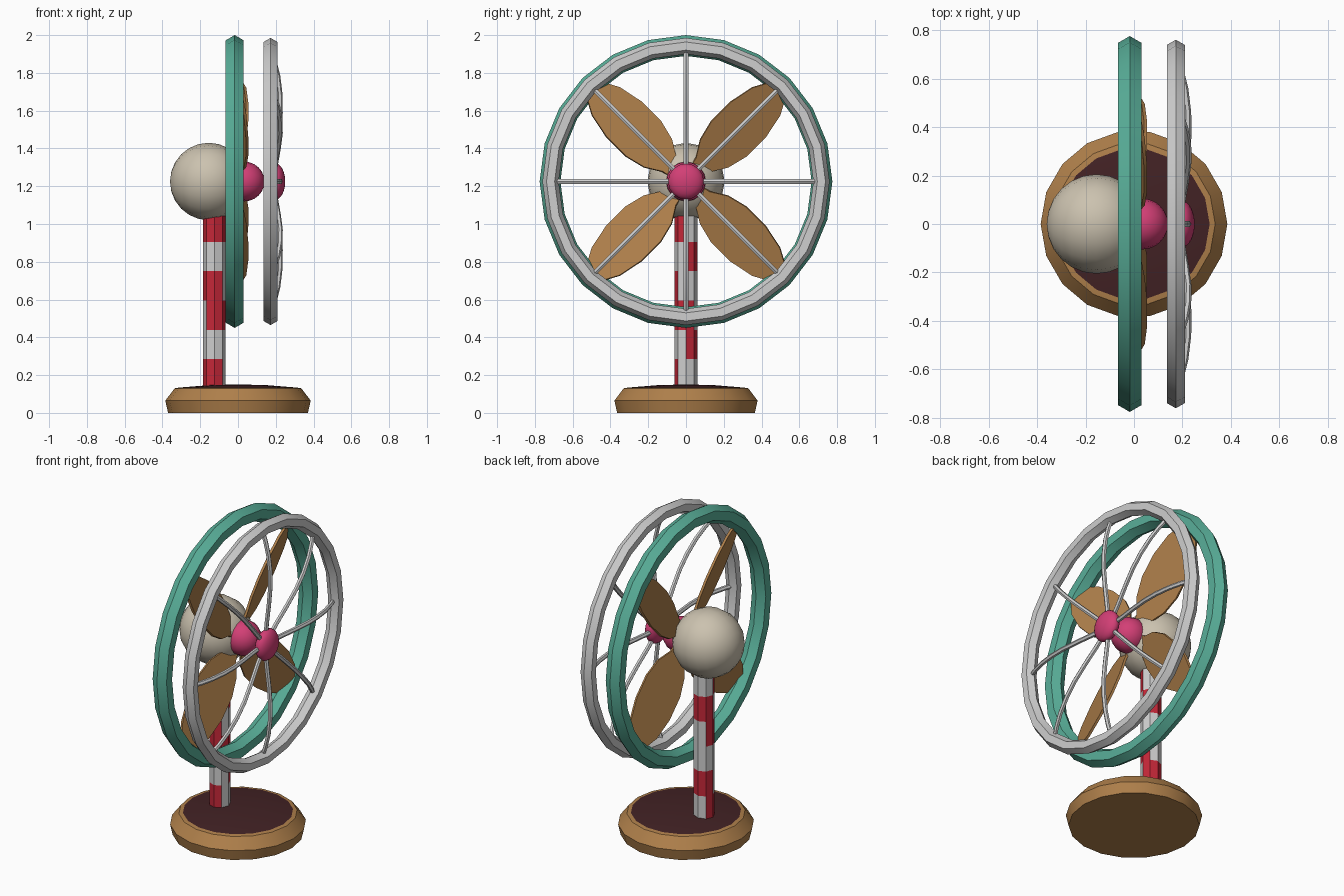
import bpy, bmesh, math
from mathutils import Matrix, Vector

if "Cube" in bpy.data.objects:
    bpy.data.objects.remove(bpy.data.objects["Cube"])

HUB_Z = 1.225


def mat(name, rgb):
    m = bpy.data.materials.new(name)
    m.diffuse_color = (*rgb, 1)
    m.use_nodes = True
    m.node_tree.nodes["Principled BSDF"].inputs["Base Color"].default_value = m.diffuse_color
    return m


TEAL = mat("teal", (0.10, 0.43, 0.32))
WOOD = mat("wood", (0.43, 0.215, 0.07))
MAROON = mat("dark_maroon", (0.055, 0.016, 0.018))
PINK = mat("pink", (0.65, 0.05, 0.18))
WHITE = mat("light_grey", (0.62, 0.62, 0.62))
BEIGE = mat("beige", (0.60, 0.54, 0.43))
RED = mat("red", (0.56, 0.02, 0.04))


def finish(name, bm, mats, smooth=30):
    bmesh.ops.recalc_face_normals(bm, faces=bm.faces[:])
    me = bpy.data.meshes.new(name)
    bm.to_mesh(me)
    bm.free()
    ob = bpy.data.objects.new(name, me)
    bpy.context.collection.objects.link(ob)
    for m in mats:
        me.materials.append(m)
    bpy.ops.object.select_all(action='DESELECT')
    ob.select_set(True)
    bpy.context.view_layer.objects.active = ob
    if smooth:
        bpy.ops.object.shade_smooth_by_angle(angle=math.radians(smooth))
    return ob


def lathe(profile, segs, closed=False):
    """Spin (radius, height) points around z; open profiles get end caps."""
    bm = bmesh.new()
    rings = [[bm.verts.new((r * math.cos(a), r * math.sin(a), h))
              for a in (2 * math.pi * i / segs for i in range(segs))]
             for r, h in profile]
    pairs = list(zip(rings, rings[1:] + rings[:1]))
    for a, b in pairs if closed else pairs[:-1]:
        for i in range(segs):
            j = (i + 1) % segs
            bm.faces.new((a[i], a[j], b[j], b[i]))
    if not closed:
        bm.faces.new(rings[0])
        bm.faces.new(rings[-1])
    return bm


def ball(name, x, scale, m, segs=16, rings=12):
    bm = bmesh.new()
    bmesh.ops.create_uvsphere(bm, u_segments=segs, v_segments=rings, radius=1)
    # Poles lie on the fan axis
    bm.transform(Matrix.Translation((x, 0, HUB_Z)) @ Matrix.Diagonal((*scale, 1))
                 @ Matrix.Rotation(math.pi / 2, 4, 'Y'))
    return finish(name, bm, [m], 60)


def ring(name, x, major, minor, m):
    hexagon = [(major + minor * math.cos(k * math.pi / 3), minor * math.sin(k * math.pi / 3))
               for k in range(6)]
    bm = lathe(hexagon, 24, closed=True)
    bm.transform(Matrix.Translation((x, 0, HUB_Z)) @ Matrix.Rotation(math.pi / 2, 4, 'Y'))
    return finish(name, bm, [m])


# Base: rounded wooden foot with a dark, slightly domed top
bm = lathe([(0.37, 0), (0.385, 0.065), (0.335, 0.13), (0.312, 0.134), (0.15, 0.147), (0.03, 0.15)], 18)
for f in bm.faces:
    c = f.calc_center_median()
    f.material_index = int(c.z > 0.135)
finish("base", bm, [WOOD, MAROON])

# Pole: eight sides, striped in staggered half bands
ROW = 0.155
bm = lathe([(0.06, 0.13 + ROW * k) for k in range(7)], 8)
starts = (3, 0, 5, 3, 0, 4)
for f in bm.faces:
    c = f.calc_center_median()
    if abs(f.normal.z) < 0.5:
        side = int((math.atan2(c.y, c.x) % (2 * math.pi)) / (math.pi / 4))
        row = min(5, int((c.z - 0.13) / ROW))
        f.material_index = int((side - starts[row]) % 8 < 4)
bm.transform(Matrix.Translation((-0.125, 0, 0)))
finish("pole", bm, [WHITE, RED])

# Motor housing and hubs
ball("motor_housing", -0.155, (0.205, 0.205, 0.205), BEIGE)
ball("blade_hub", 0.035, (0.105, 0.105, 0.105), PINK)
ball("guard_cap", 0.2, (0.05, 0.095, 0.095), PINK)

# Rear and front guard rings
ring("rear_ring", -0.0175, 0.72, 0.055, TEAL)
ring("front_ring", 0.1725, 0.717, 0.043, WHITE)

# Four pitched leaf-shaped blades
leaf = [(0.03, 0.03), (0.127, 0.053), (0.21, 0.105), (0.32, 0.133),
        (0.465, 0.133), (0.60, 0.105), (0.71, 0.045)]
for k in range(4):
    bm = bmesh.new()
    outline = [(u, v) for u, v in leaf] + [(u, -v) for u, v in reversed(leaf)]
    face = bm.faces.new([bm.verts.new((-0.007, u, v * 1.05)) for u, v in outline])
    top = bmesh.ops.extrude_face_region(bm, geom=[face])["geom"]
    bmesh.ops.translate(bm, vec=(0.014, 0, 0), verts=[g for g in top if isinstance(g, bmesh.types.BMVert)])
    bm.transform(Matrix.Translation((0, 0, HUB_Z))
                 @ Matrix.Rotation(math.pi / 4 + k * math.pi / 2, 4, 'X')
                 @ Matrix.Rotation(math.radians(20), 4, 'Y'))
    finish("blade_%d" % (k + 1), bm, [WOOD])

# Eight bowed guard spokes: a square rod swept along a shallow arc
path = [(0.03, 0.19), (0.13, 0.198), (0.25, 0.213), (0.36, 0.223),
        (0.46, 0.222), (0.56, 0.21), (0.64, 0.19), (0.69, 0.172)]
for k in range(8):
    bm = bmesh.new()
    loops = []
    for u, x in path:
        loops.append([bm.verts.new((x + 0.014 * math.cos(a), 0.014 * math.sin(a), u))
                      for a in (i * math.pi / 3 for i in range(6))])
    for a, b in zip(loops, loops[1:]):
        for i in range(6):
            j = (i + 1) % 6
            bm.faces.new((a[i], a[j], b[j], b[i]))
    bm.faces.new(loops[0])
    bm.faces.new(loops[-1])
    bm.transform(Matrix.Translation((0, 0, HUB_Z)) @ Matrix.Rotation(k * math.pi / 4, 4, 'X'))
    finish("spoke_%d" % (k + 1), bm, [WHITE])
